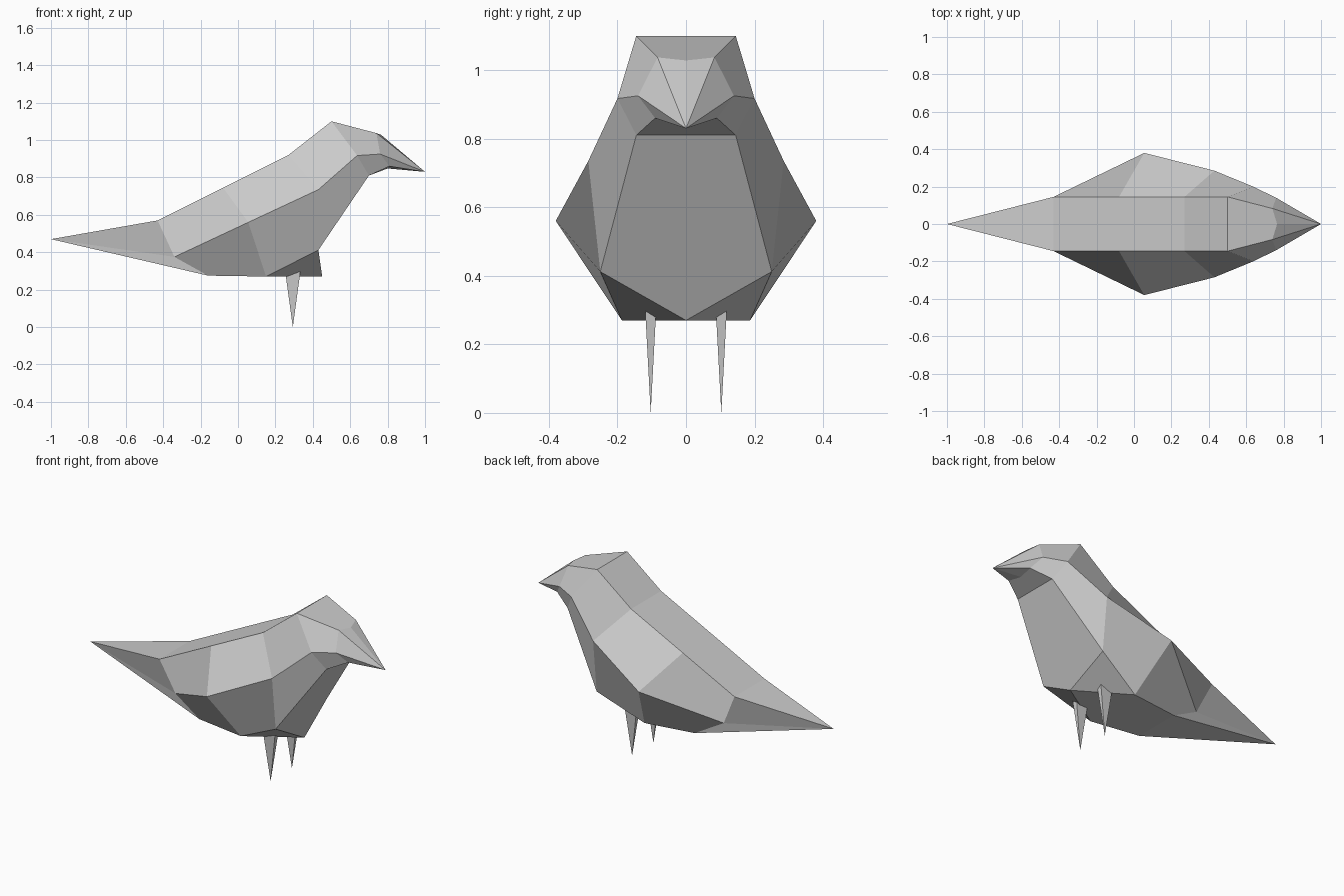
import bpy
import bmesh

cube = bpy.data.objects.get("Cube")
if cube:
    bpy.data.objects.remove(cube, do_unlink=True)

# One plain grey for the whole bird
grey = bpy.data.materials.new("plain grey")
grey.use_nodes = True
colour = (0.6, 0.6, 0.6, 1)
grey.diffuse_color = colour
grey.node_tree.nodes["Principled BSDF"].inputs["Base Color"].default_value = colour


def finish(bm, name):
    """Turn a bmesh into a flat shaded grey object."""
    bmesh.ops.recalc_face_normals(bm, faces=bm.faces)
    mesh = bpy.data.meshes.new(name)
    bm.to_mesh(mesh)
    bm.free()
    mesh.materials.append(grey)
    obj = bpy.data.objects.new(name, mesh)
    bpy.context.collection.objects.link(obj)
    return obj


# Rails running from tail to beak, five stations each: (x, half width, z)
crown = [(-.43, .145, .57), (-.08, .145, .745), (.27, .145, .92),
         (.5, .145, 1.1), (.74, .083, 1.037)]
flank = [(-.34, .12, .375), (.055, .38, .56), (.43, .285, .735),
         (.637, .2, .917), (.76, .14, .925)]
keel = [(-.16, .145, .275), (.15, .187, .27), (.43, .25, .412),
        (.7, .145, .81), (.81, .09, .86)]

# Body: three rails per side, closed over the back and under the belly
bm = bmesh.new()
tail, beak, brow, throat, breast = [
    bm.verts.new(p) for p in
    [(-1, 0, .47), (1, 0, .83), (.765, 0, 1.028), (.8, 0, .848), (.45, 0, .27)]]
sides = []
for sign in (-1, 1):
    rails = [[bm.verts.new((x, sign * y, z)) for x, y, z in rail]
             for rail in (crown, flank, keel)]
    sides.append(rails)
    for upper, lower in zip(rails, rails[1:]):
        bm.faces.new((tail, upper[0], lower[0]))
        bm.faces.new((beak, upper[-1], lower[-1]))
        for i in range(len(upper) - 1):
            bm.faces.new((upper[i], upper[i + 1], lower[i + 1], lower[i]))
    top, _, low = rails
    bm.faces.new((top[-1], brow, beak))
    bm.faces.new((low[-1], throat, beak))
    bm.faces.new((low[1], low[2], breast))

(right_top, _, right_low), (left_top, _, left_low) = sides
for i in range(3):
    bm.faces.new((right_top[i], right_top[i + 1], left_top[i + 1], left_top[i]))
bm.faces.new((right_top[3], right_top[4], brow, left_top[4], left_top[3]))
bm.faces.new((tail, right_top[0], left_top[0]))
bm.faces.new((tail, right_low[0], left_low[0]))
bm.faces.new((right_low[0], right_low[1], left_low[1], left_low[0]))
bm.faces.new((right_low[1], breast, left_low[1]))
bm.faces.new((breast, right_low[2], right_low[3], left_low[3], left_low[2]))
bm.faces.new((right_low[3], right_low[4], throat, left_low[4], left_low[3]))
finish(bm, "bird_body")


# Legs: slim four sided spikes, sunk slightly into the belly
def leg(name, y):
    bm = bmesh.new()
    tip = bm.verts.new((.293, y, 0))
    base = [bm.verts.new((.293 + dx * .041, y + dy * .016, .3))
            for dx, dy in ((-1, -1), (1, -1), (1, 1), (-1, 1))]
    bm.faces.new(base)
    for i in range(4):
        bm.faces.new((base[i], base[(i + 1) % 4], tip))
    finish(bm, name)


leg("front_leg", -.103)
leg("back_leg", .103)
